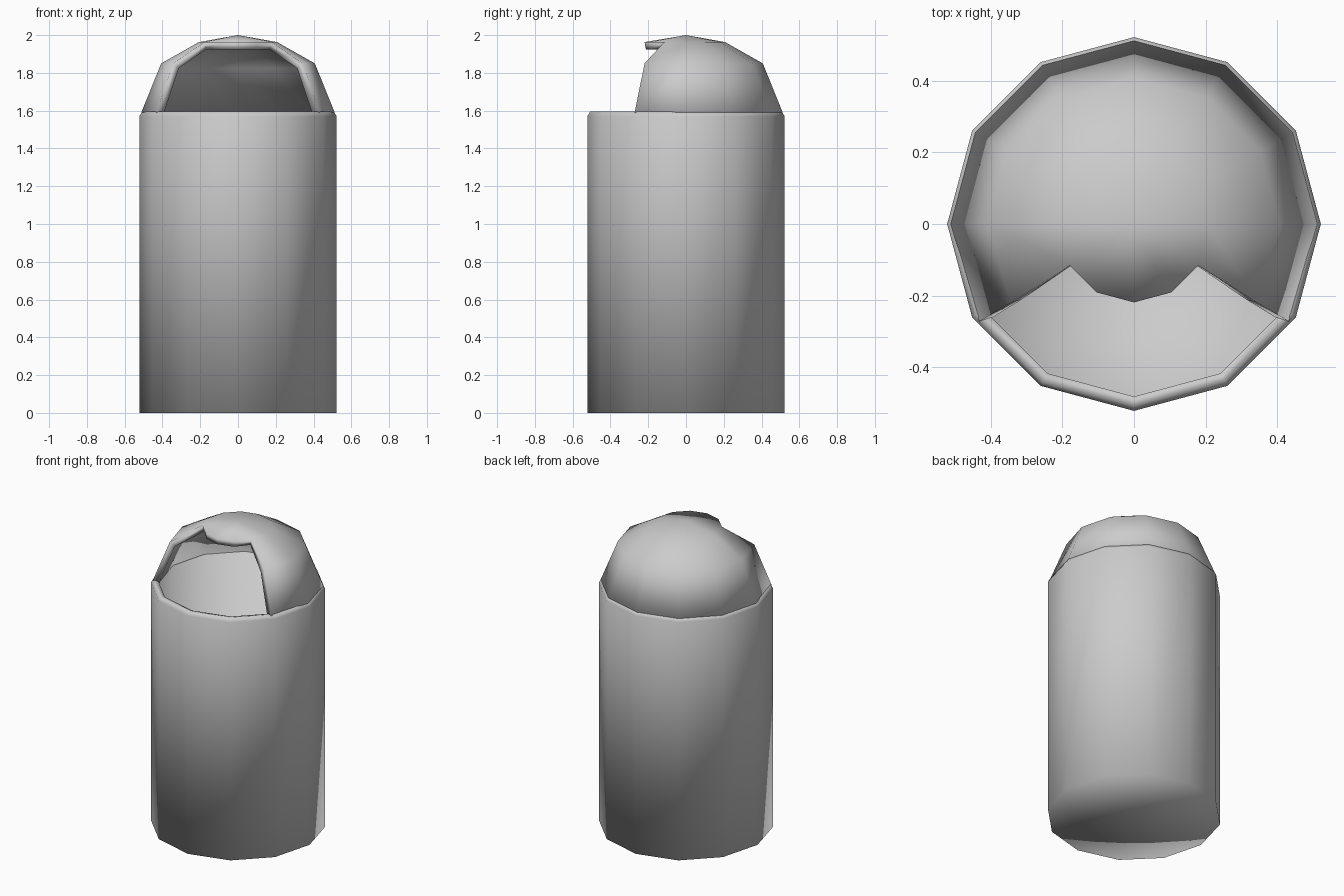
import bpy, bmesh, math

if "Cube" in bpy.data.objects:
    bpy.data.objects.remove(bpy.data.objects["Cube"])

SIDES = 12
OPEN = range(7, 11)      # front sectors left open in the lid


def revolve(name, profile, skip=lambda ring, side: False):
    """Revolve (radius, z) points around z; skip() leaves faces out."""
    bm = bmesh.new()
    rings = []
    for r, z in profile:
        if r == 0:
            rings.append([bm.verts.new((0, 0, z))] * SIDES)
        else:
            rings.append([bm.verts.new((r * math.cos(math.tau * i / SIDES),
                                        r * math.sin(math.tau * i / SIDES), z))
                          for i in range(SIDES)])
    for k in range(len(rings) - 1):
        a, b = rings[k], rings[k + 1]
        for i in range(SIDES):
            if skip(k, i):
                continue
            j = (i + 1) % SIDES
            bm.faces.new(list(dict.fromkeys([a[i], a[j], b[j], b[i]])))
    # Drop points that no face uses
    bmesh.ops.delete(bm, geom=[v for v in bm.verts if not v.link_faces],
                     context='VERTS')
    # Let the edges around an opening protrude slightly forward
    for v in bm.verts:
        if v.co.y < -.05 and any(len(e.link_faces) == 1 and
                                 e.verts[0].co.y < -.05 and e.verts[1].co.y < -.05
                                 for e in v.link_edges):
            if abs(v.co.x) > .25 and abs(v.co.y + abs(v.co.x) * .577) < .01:
                v.co.y -= .016
                v.co.x *= .975
            elif v.co.z > 1.9:
                v.co.y -= .012
    mesh = bpy.data.meshes.new(name)
    bm.to_mesh(mesh)
    bm.free()
    obj = bpy.data.objects.new(name, mesh)
    bpy.context.collection.objects.link(obj)
    bpy.ops.object.select_all(action='DESELECT')
    obj.select_set(True)
    bpy.context.view_layer.objects.active = obj
    return obj


# Hollow bin body with flat, softly shaded base and rounded top rim
revolve("bin_body", [(0, 0), (.522, 0), (.522, 1.57), (.508, 1.595),
                     (.482, 1.59), (.482, .04), (0, .04)])
bpy.ops.object.shade_smooth()

# Domed lid: the four front sectors below the crown are the opening
lid = revolve("dome_lid", [(.512, 1.59), (.407, 1.85), (.207, 1.963), (0, 2.0)],
              skip=lambda ring, side: ring < 2 and side in OPEN)
wall = lid.modifiers.new("wall", 'SOLIDIFY')
wall.thickness = .04
wall.offset = -1
bpy.ops.object.modifier_apply(modifier="wall")
bpy.ops.object.shade_smooth()
